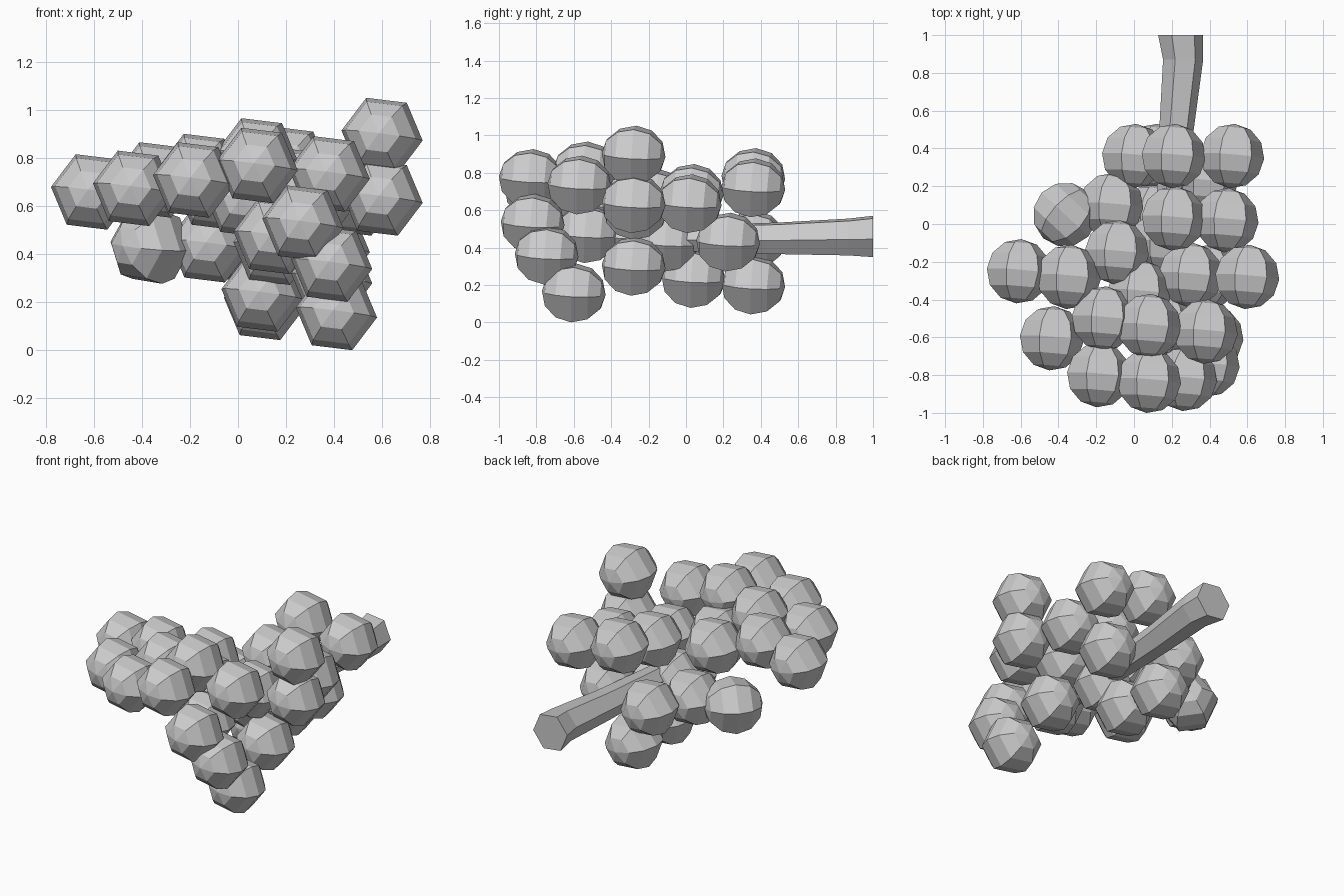
import bpy, bmesh, math
from mathutils import Vector, Matrix

if "Cube" in bpy.data.objects:
    bpy.data.objects.remove(bpy.data.objects["Cube"])

SIDES = 6
TWIST = math.radians(-7)


def loft(name, stations):
    """Six-sided loft along y from (x, y, z, radius) stations, ends closed."""
    bm = bmesh.new()
    rings = []
    for x, y, z, r in stations:
        ring = []
        for i in range(SIDES):
            a = TWIST + math.tau * i / SIDES
            ring.append(bm.verts.new((x + r * math.cos(a), y, z + r * math.sin(a))))
        rings.append(ring)
    for a, b in zip(rings, rings[1:]):
        for i in range(SIDES):
            j = (i + 1) % SIDES
            bm.faces.new((a[i], a[j], b[j], b[i]))
    bm.faces.new(rings[0])
    bm.faces.new(rings[-1])
    bmesh.ops.remove_doubles(bm, verts=bm.verts, dist=0.0005)
    bmesh.ops.recalc_face_normals(bm, faces=bm.faces)
    me = bpy.data.meshes.new(name)
    bm.to_mesh(me)
    bm.free()
    ob = bpy.data.objects.new(name, me)
    bpy.context.collection.objects.link(ob)
    return ob


# Stem, running through the middle of the bunch
loft("stem", [(0.15, -0.50, 0.46, 0.05), (0.19, 0.0, 0.45, 0.075),
              (0.225, 0.50, 0.45, 0.092), (0.26, 0.87, 0.457, 0.107),
              (0.247, 1.0, 0.46, 0.12)])

# One berry: a six-sided, six-ring ball with its pole toward the front
R = 0.171
RINGS = 6
berry = loft("berry", [(0, -R * math.cos(math.pi * k / RINGS), 0,
                        max(R * math.sin(math.pi * k / RINGS), 0.0001))
                       for k in range(RINGS + 1)])
tilt = Matrix.Rotation(-0.08, 4, 'Z') @ Matrix.Rotation(-0.06, 4, 'X')

# Berry centres by layer
upper = [(0.60, -0.28, 0.895), (0.38, -0.57, 0.735), (0.08, -0.83, 0.77),
         (-0.185, -0.80, 0.71), (-0.435, -0.605, 0.675), (-0.61, -0.25, 0.66),
         (0.08, -0.54, 0.81), (-0.16, -0.50, 0.745), (-0.345, -0.28, 0.71),
         (0.21, 0.36, 0.775), (0.52, 0.36, 0.72), (0.21, 0.03, 0.69)]
middle = [(0.60, -0.28, 0.635), (0.49, 0.02, 0.635), (-0.09, -0.15, 0.66),
          (0.30, -0.27, 0.60), (0.03, -0.36, 0.63), (0.27, -0.82, 0.53),
          (0.15, -0.53, 0.475)]
lower = [(0.39, -0.745, 0.36), (0.41, -0.60, 0.158), (-0.12, 0.10, 0.44),
         (0.0, 0.36, 0.44), (0.11, 0.36, 0.20), (0.10, 0.04, 0.235),
         (0.38, 0.225, 0.43), (0.39, -0.28, 0.30), (0.15, -0.10, 0.43)]

for layer, centres in (("upper", upper), ("middle", middle), ("lower", lower)):
    for c in centres:
        ob = bpy.data.objects.new(layer + "_berry", berry.data)
        bpy.context.collection.objects.link(ob)
        ob.matrix_world = Matrix.Translation(Vector(c)) @ tilt

# The one berry that is turned sideways
berry.name = "turned_berry"
berry.matrix_world = Matrix.Translation((-0.365, 0.05, 0.435)) @ Matrix.Rotation(-0.75, 4, 'Z')
